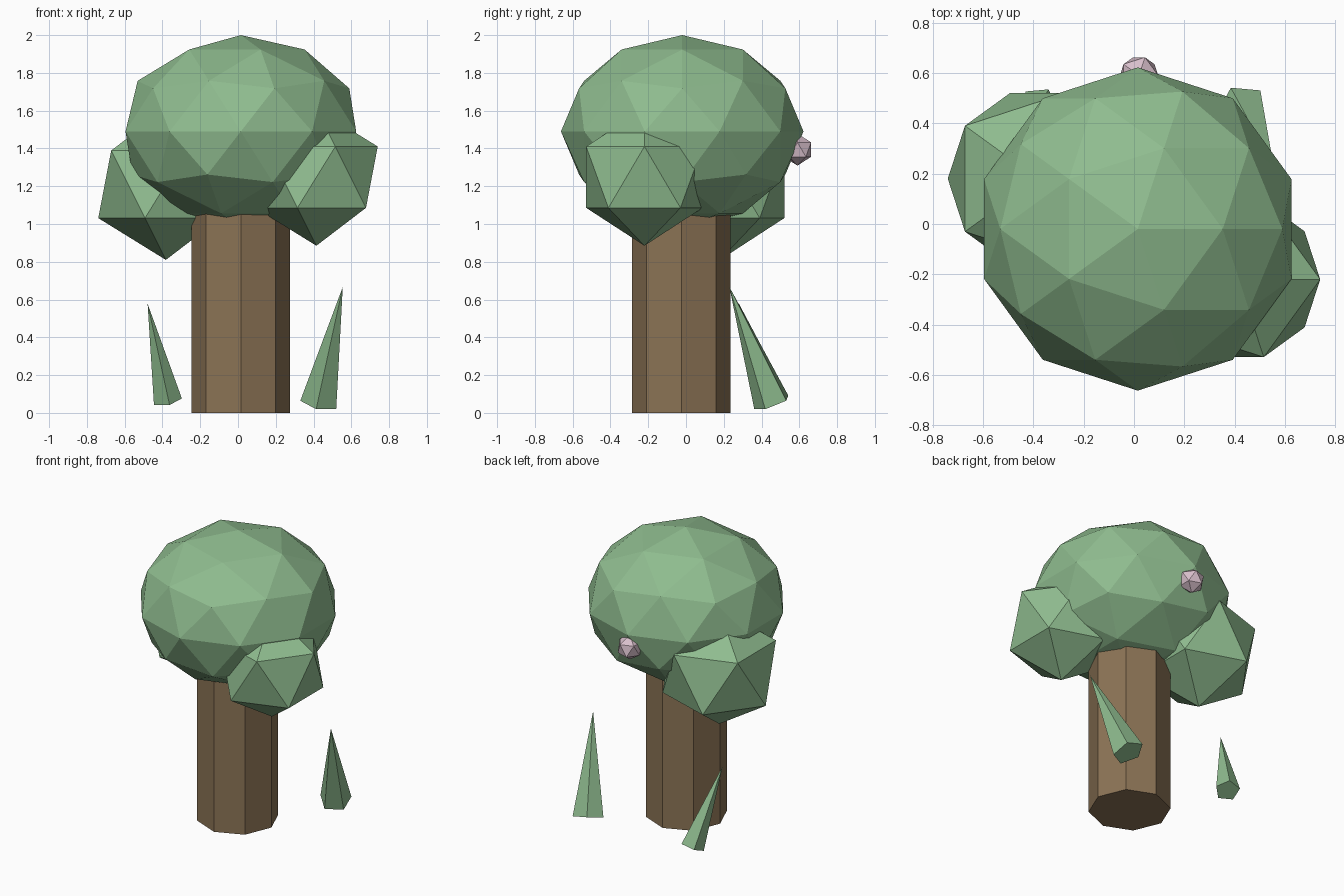
import bpy
import math

if "Cube" in bpy.data.objects:
    bpy.data.objects.remove(bpy.data.objects["Cube"])


def material(name, rgb):
    """Flat material from sRGB 0-255 values."""
    lin = [((c / 255 + 0.055) / 1.055) ** 2.4 for c in rgb]
    m = bpy.data.materials.new(name)
    m.diffuse_color = (*lin, 1)
    m.use_nodes = True
    m.node_tree.nodes["Principled BSDF"].inputs["Base Color"].default_value = m.diffuse_color
    return m


leaf = material("leaf_green", (143, 188, 143))
bark = material("bark_brown", (139, 115, 85))
pink = material("blossom_pink", (216, 191, 203))


def finish(name, mat):
    ob = bpy.context.object
    ob.name = name
    ob.data.materials.append(mat)
    return ob


def ball(name, mat, loc, r, subdiv=1, rz=None):
    bpy.ops.mesh.primitive_ico_sphere_add(subdivisions=subdiv, radius=1, location=loc)
    ob = finish(name, mat)
    ob.scale = (r, r, rz or r)


def spike(name, base, r, length, tilt, turn):
    """Five-sided blade leaning by tilt, with the lean turned about z; base = base centre."""
    axis = (math.sin(tilt) * math.sin(turn), -math.sin(tilt) * math.cos(turn), math.cos(tilt))
    mid = [b + a * length / 2 for b, a in zip(base, axis)]
    bpy.ops.mesh.primitive_cone_add(vertices=5, radius1=r, radius2=0, depth=length,
                                    location=mid, rotation=(tilt, 0, turn))
    finish(name, leaf)


# Trunk: straight octagonal column reaching into the crown
TRUNK_H = 1.15
bpy.ops.mesh.primitive_cylinder_add(vertices=8, radius=0.26, depth=TRUNK_H,
                                    location=(0.015, -0.025, TRUNK_H / 2))
finish("trunk", bark)

# Crown and the two side clumps
ball("crown", leaf, (0.015, -0.02, 1.49), 0.642, 2, 0.51)
ball("right_clump", leaf, (0.415, -0.22, 1.248), 0.363)
ball("left_clump", leaf, (-0.382, 0.18, 1.21), 0.40)

# Blossom on the back of the crown
ball("blossom", pink, (0.02, 0.59, 1.394), 0.085)

# Grass blades behind the trunk
spike("right_blade", (0.43, 0.458, 0.052), 0.103, 0.668, 0.4, 0.5)
spike("left_blade", (-0.375, 0.47, 0.067), 0.08, 0.555, 0.4, -0.5)
